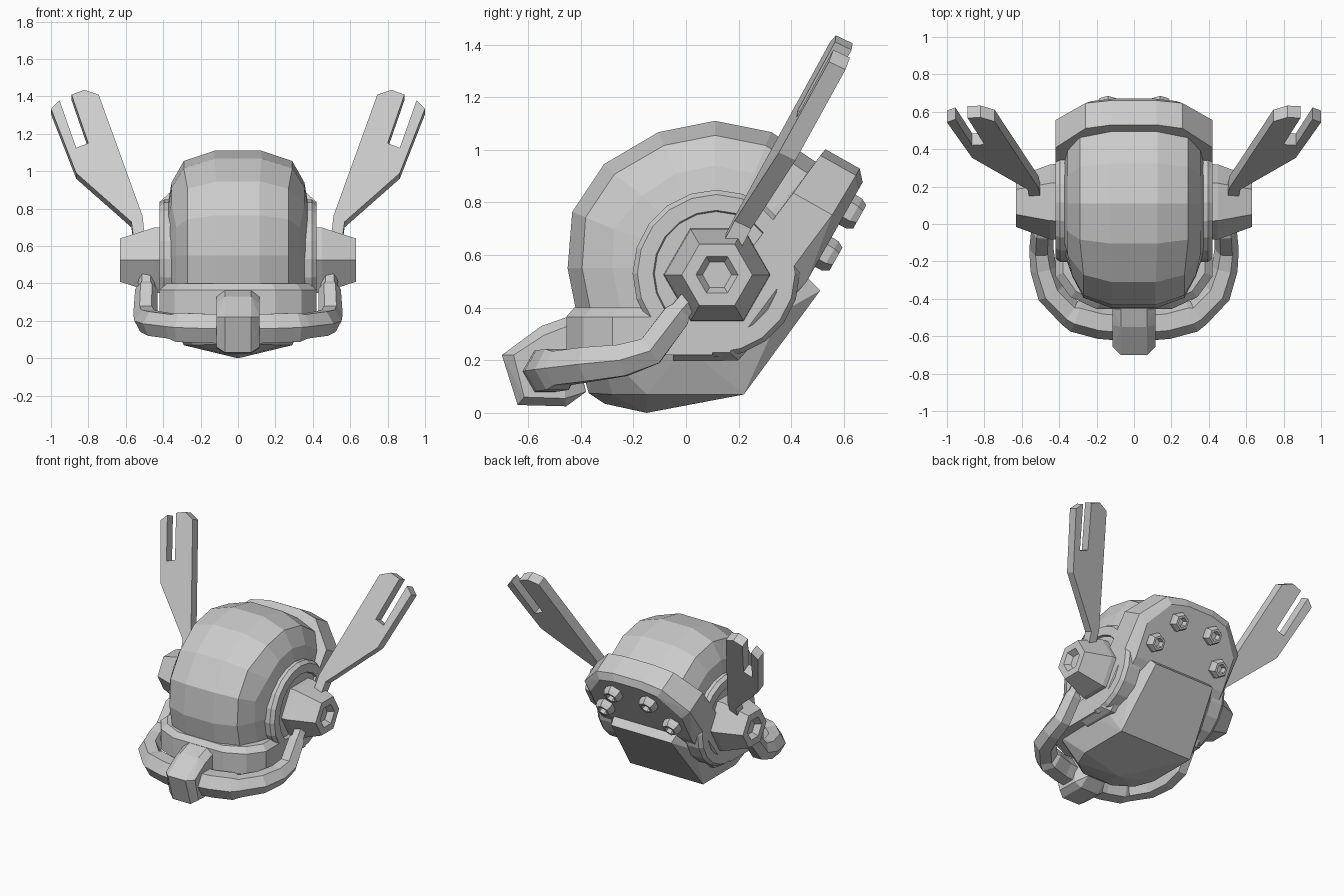
import bpy, bmesh, math
from mathutils import Vector

cube = bpy.data.objects.get("Cube")
if cube:
    bpy.data.objects.remove(cube)

grey = bpy.data.materials.new("light_grey")
grey.use_nodes = True
grey.diffuse_color = (0.6, 0.6, 0.6, 1)
grey.node_tree.nodes["Principled BSDF"].inputs["Base Color"].default_value = (0.6, 0.6, 0.6, 1)


def finish(name, bm, side=1):
    """Turn a bmesh into an object, flipping it to the other side if asked."""
    if side < 0:
        bmesh.ops.scale(bm, vec=(-1, 1, 1), verts=bm.verts)
    bmesh.ops.recalc_face_normals(bm, faces=bm.faces)
    mesh = bpy.data.meshes.new(name)
    bm.to_mesh(mesh)
    bm.free()
    mesh.materials.append(grey)
    obj = bpy.data.objects.new(name, mesh)
    bpy.context.collection.objects.link(obj)


def hull(name, points):
    """Symmetric faceted solid around the given points of one half."""
    bm = bmesh.new()
    for x, y, z in points:
        for px in {x, -x}:
            bm.verts.new((px, y, z))
    res = bmesh.ops.convex_hull(bm, input=bm.verts)
    inner = {v for v in res["geom_interior"] if isinstance(v, bmesh.types.BMVert)}
    bmesh.ops.delete(bm, geom=list(inner), context='VERTS')
    bmesh.ops.dissolve_limit(bm, angle_limit=0.03, verts=bm.verts, edges=bm.edges)
    finish(name, bm)


def loft(bm, rings):
    """Skin rings of equal size and cap both ends."""
    rows = [[bm.verts.new(p) for p in ring] for ring in rings]
    n = len(rows[0])
    for a, b in zip(rows, rows[1:]):
        for i in range(n):
            j = (i + 1) % n
            bm.faces.new((a[i], a[j], b[j], b[i]))
    bm.faces.new(rows[0])
    bm.faces.new(rows[-1])


def turned(bm, centre, axis, profile, sides):
    """Revolve (distance along axis, radius) pairs."""
    axis = Vector(axis).normalized()
    u = axis.cross(Vector((1, 0, 0)))
    u = u.normalized() if u.length > 0.1 else Vector((0, 1, 0))
    w = axis.cross(u)
    steps = [math.tau * i / sides for i in range(sides)]
    loft(bm, [[Vector(centre) + axis * d + (u * math.cos(a) + w * math.sin(a)) * r
               for a in steps] for d, r in profile])


# The back panel leans; s runs up along it and t runs out of it
def lean(x, s, t):
    return (x, 0.49 * s + 0.87 * t, 0.87 * s - 0.49 * t)


BACK = Vector((0, 0.87, -0.49))

# Dome, fuller at the brow and narrower at the face,
# trimmed behind the back panel and below the collar
bm = bmesh.new()
half = [(0.38, 0.25), (0.355, 0.39), (0.29, 0.505), (0.125, 0.56)]
turned(bm, (0, 0.11, 0.55), (1, 0, 0),
       [(-x, r) for x, r in half] + [(x, r) for x, r in reversed(half)], 16)
for v in bm.verts:
    if v.co.y < -0.2:
        v.co.x *= 0.93
        if v.co.z > 0.6:
            v.co.y -= 0.025
for point, normal in ((lean(0, 0.5, 0.1), BACK), ((0, 0, 0.3), (0, 0, -1))):
    cut = bmesh.ops.bisect_plane(bm, geom=bm.verts[:] + bm.edges[:] + bm.faces[:],
                                 plane_co=point, plane_no=normal, clear_outer=True)
    rim = [e for e in cut["geom_cut"] if isinstance(e, bmesh.types.BMEdge)]
    bmesh.ops.edgeloop_fill(bm, edges=rim)
finish("dome", bm)

# Back panel with rounded shoulders and a chamfered rim
hull("back_panel", [
    lean(0.12, 1.135, -0.03), lean(0.12, 1.135, 0.12), lean(0.1, 1.095, 0.155),
    lean(0.26, 1.105, -0.035), lean(0.26, 1.105, 0.12), lean(0.23, 1.065, 0.155),
    lean(0.42, 0.93, -0.055), lean(0.42, 0.93, 0.115), lean(0.365, 0.89, 0.155),
    lean(0.365, 0.66, 0.155), lean(0.42, 0.71, -0.075),
    (0.42, 0.165, 0.23), (0.365, 0.2, 0.2), (0.42, -0.05, 0.23), (0.365, -0.05, 0.2)])

# Lower shell with a shallow keel
hull("lower_shell", [
    (0, -0.15, 0), (0, -0.31, 0.035), (0.29, 0.22, 0.07), (0.29, -0.15, 0.07),
    (0.24, -0.28, 0.07), (0.12, -0.37, 0.075), (0.36, -0.33, 0.25),
    (0.2, -0.42, 0.25), (0.37, 0, 0.25), (0.35, 0.15, 0.22),
    (0.32, 0.36, 0.38), (0.24, 0.51, 0.465), (0.25, 0.465, 0.51)])

# Collar around the front
hull("collar", [
    (x, y, z) for z in (0.22, 0.365)
    for x, y in ((0.42, 0.1), (0.42, -0.28), (0.34, -0.39), (0.2, -0.455))
] + [(0.38, 0.1, 0.4), (0.38, -0.26, 0.4), (0.31, -0.36, 0.4), (0.18, -0.425, 0.4)])

# Breathing nozzle
hull("nozzle", [
    (0.115, -0.655, 0.22), (0.115, -0.615, 0.06), (0.115, -0.46, 0.055),
    (0.115, -0.54, 0.295), (0.115, -0.45, 0.33),
    (0.07, -0.7, 0.22), (0.07, -0.64, 0.03), (0.07, -0.55, 0.33),
    (0.07, -0.45, 0.365), (0.07, -0.455, 0.025), (0.07, -0.38, 0.08)])

# Fork outline in front elevation
FORK = [(0.5, 0.66), (0.56, 0.66), (0.57, 0.73), (0.865, 0.99), (1.0, 1.335), (0.955, 1.38),
        (0.865, 1.125), (0.8, 1.15), (0.89, 1.41), (0.82, 1.435), (0.745, 1.41), (0.51, 0.76)]

# Hose from the ear cup round to the nozzle: x, y, z, radius
HOSE = [(0.485, 0.04, 0.46, 0.045), (0.49, -0.02, 0.39, 0.045), (0.49, -0.035, 0.37, 0.06),
        (0.495, -0.135, 0.235, 0.065), (0.485, -0.24, 0.2, 0.07), (0.445, -0.37, 0.185, 0.075),
        (0.345, -0.475, 0.17, 0.075), (0.31, -0.49, 0.165, 0.09), (0.18, -0.525, 0.16, 0.09),
        (0.0, -0.54, 0.155, 0.09)]


def tube(name, path, side):
    """Six-sided pipe through (x, y, z, radius) points."""
    bm = bmesh.new()
    pts = [Vector(p[:3]) for p in path]
    rings = []
    for i, p in enumerate(pts):
        before = (p - pts[max(i - 1, 0)]).normalized()
        after = (pts[min(i + 1, len(pts) - 1)] - p).normalized()
        d = (before + after).normalized()
        u = d.cross(Vector((0, 0, 1))).normalized()
        w = u.cross(d)
        rings.append([p + (u * math.cos(k * math.pi / 3) + w * math.sin(k * math.pi / 3))
                      * path[i][3] for k in range(6)])
    loft(bm, rings)
    finish(name, bm, side)


for side, label in ((1, "left"), (-1, "right")):
    # Round side plate
    bm = bmesh.new()
    turned(bm, (0, 0.115, 0.53), (1, 0, 0),
           [(0.3, 0.318), (0.395, 0.318), (0.42, 0.3), (0.42, 0.24), (0.405, 0.235)], 20)
    finish(label + "_side_plate", bm, side)

    # Hexagonal ear cup with a recess
    bm = bmesh.new()
    turned(bm, (0, 0.118, 0.525), (1, 0, 0),
           [(0.38, 0.205), (0.45, 0.2), (0.63, 0.134), (0.63, 0.08), (0.59, 0.055)], 6)
    finish(label + "_ear_cup", bm, side)

    # Forked antenna
    bm = bmesh.new()
    front = [Vector((x, 0.57 + 0.5 * (z - 1.435) + 0.13 * (x - 0.82), z)) for x, z in FORK]
    loft(bm, [front, [p + Vector((0, 0.063, -0.03)) for p in front]])
    finish(label + "_antenna", bm, side)

    tube(label + "_hose", HOSE, side)

    # Hollow hexagonal bolts on the back panel
    for name, x, s in (("upper", 0.14, 0.975), ("lower", 0.265, 0.79)):
        bm = bmesh.new()
        turned(bm, lean(x, s, 0.13), BACK,
               [(0, 0.066), (0.055, 0.064), (0.08, 0.05), (0.08, 0.034), (0.045, 0.026)], 6)
        finish(f"{label}_{name}_bolt", bm, side)
